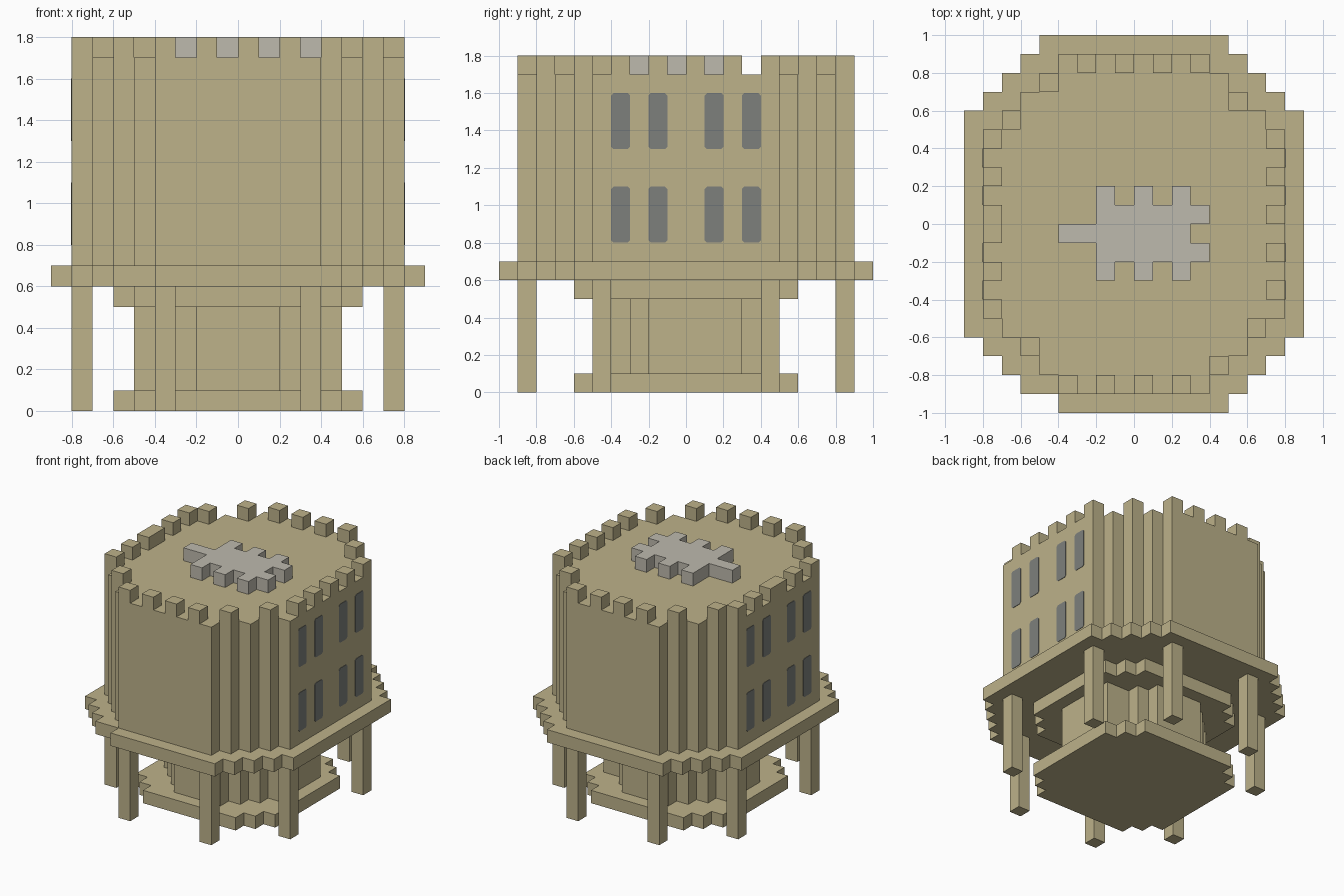
import bpy
import bmesh
from mathutils import Matrix, Vector

U = 0.1  # grid unit

cube = bpy.data.objects.get("Cube")
if cube:
    bpy.data.objects.remove(cube, do_unlink=True)


def make_material(name, rgb):
    mat = bpy.data.materials.new(name)
    mat.use_nodes = True
    mat.diffuse_color = (*rgb, 1)
    mat.node_tree.nodes["Principled BSDF"].inputs["Base Color"].default_value = (*rgb, 1)
    return mat


sandstone = make_material("sandstone", (0.508, 0.445, 0.254))
grey_stone = make_material("grey_stone", (0.515, 0.491, 0.423))
window_grey = make_material("window_grey", (0.205, 0.216, 0.202))


def finish(bm, name, mat):
    bmesh.ops.recalc_face_normals(bm, faces=bm.faces)
    mesh = bpy.data.meshes.new(name)
    bm.to_mesh(mesh)
    bm.free()
    mesh.materials.append(mat)
    obj = bpy.data.objects.new(name, mesh)
    bpy.context.collection.objects.link(obj)
    return obj


def add_box(bm, x0, x1, y0, y1, z0, z1):
    """Box between grid coordinates; returns its vertices."""
    size = Vector((x1 - x0, y1 - y0, z1 - z0)) * U
    mid = Vector((x0 + x1, y0 + y1, z0 + z1)) * U / 2
    mat = Matrix.Translation(mid) @ Matrix.Diagonal((*size, 1))
    return bmesh.ops.create_cube(bm, size=1, matrix=mat)["verts"]


def boxes(name, mat, specs):
    bm = bmesh.new()
    for spec in specs:
        add_box(bm, *spec)
    return finish(bm, name, mat)


def stepped_disc(name, halves, z0, z1, odd_rows=None):
    """Stepped round slab; halves are row half widths from the middle outward."""
    n = len(halves)
    rows = {j: (-halves[j if j >= 0 else -1 - j], halves[j if j >= 0 else -1 - j])
            for j in range(-n, n)}
    rows.update(odd_rows or {})
    right, left = [], []
    for j in range(-n, n):
        lo, hi = rows[j]
        for pts, x in ((right, hi), (left, lo)):
            if pts and pts[-1][0] == x:
                pts[-1] = (x, j + 1)
            else:
                pts += [(x, j), (x, j + 1)]
    bm = bmesh.new()
    verts = [bm.verts.new((x * U, y * U, z0 * U)) for x, y in right + left[::-1]]
    face = bm.faces.new(verts)
    top = bmesh.ops.extrude_face_region(bm, geom=[face])["geom"]
    bmesh.ops.translate(bm, vec=(0, 0, (z1 - z0) * U),
                        verts=[g for g in top if isinstance(g, bmesh.types.BMVert)])
    return finish(bm, name, sandstone)


# Pedestal: foot, column and collar
foot = [6] * 4 + [5, 4]
stepped_disc("pedestal_foot", foot, 0, 1)
stepped_disc("pedestal_column", [5, 5, 4, 3, 2], 1, 5, {2: (-4, 5)})
stepped_disc("pedestal_collar", foot, 5, 6)

# Platform and tower body
stepped_disc("platform", [9] * 6 + [8, 7, 6, 5], 6, 7, {-10: (-4, 5)})
stepped_disc("tower_body", [8] * 5 + [7, 6, 5, 4], 7, 17)

# Eight legs around the pedestal
legs = []
for sx in (-1, 1):
    for sy in (-1, 1):
        for a, b in ((3, 8), (7, 4)):
            x, y = sorted((sx * a, sx * (a + 1))), sorted((sy * b, sy * (b + 1)))
            legs.append((*x, *y, 0, 6))
boxes("legs", sandstone, legs)


# Battlements following the stepped rim
def mirror_index(i):
    return i if i >= 0 else -1 - i


def rim_y(i):
    return 8 - max(0, mirror_index(i) - 3)


def rim_x(j):
    return 7 - max(0, mirror_index(j) - 4)


cells = {(i, -1 - rim_y(i)) for i in range(-4, 7, 2)}
cells |= {(rim_x(j), j) for j in range(-4, 7, 2)}
cells |= {(i, rim_y(i)) for i in range(-7, 4, 2)}
cells |= {(-1 - rim_x(j), j) for j in (4, 2, 0, -1, -3, -5, -7)}
boxes("battlements", sandstone,
      [(i, i + 1, j, j + 1, 17, 18) for i, j in sorted(cells)])

# Raised grey emblem on the roof: body, tail, side and end stubs
emblem = [(-2, 3, -2, 1), (-4, -2, -1, 0), (3, 4, 0, 1), (3, 4, -2, -1)]
for x in (-2, 0, 2):
    emblem += [(x, x + 1, 1, 2), (x, x + 1, -3, -2)]
boxes("roof_emblem", grey_stone, [(*e, 17, 18) for e in emblem])

# Windows: thin plates with clipped corners on both sides
bm = bmesh.new()
for side in (-8, 8):
    for y in (-4, -2, 1, 3):
        for z in (8, 13):
            add_box(bm, side - 0.03, side + 0.03, y, y + 1, z, z + 3)
corners = [e for e in bm.edges if abs(e.verts[0].co.x - e.verts[1].co.x) > 0.001]
bmesh.ops.bevel(bm, geom=corners, offset=0.012, segments=1, affect='EDGES')
finish(bm, "windows", window_grey)
